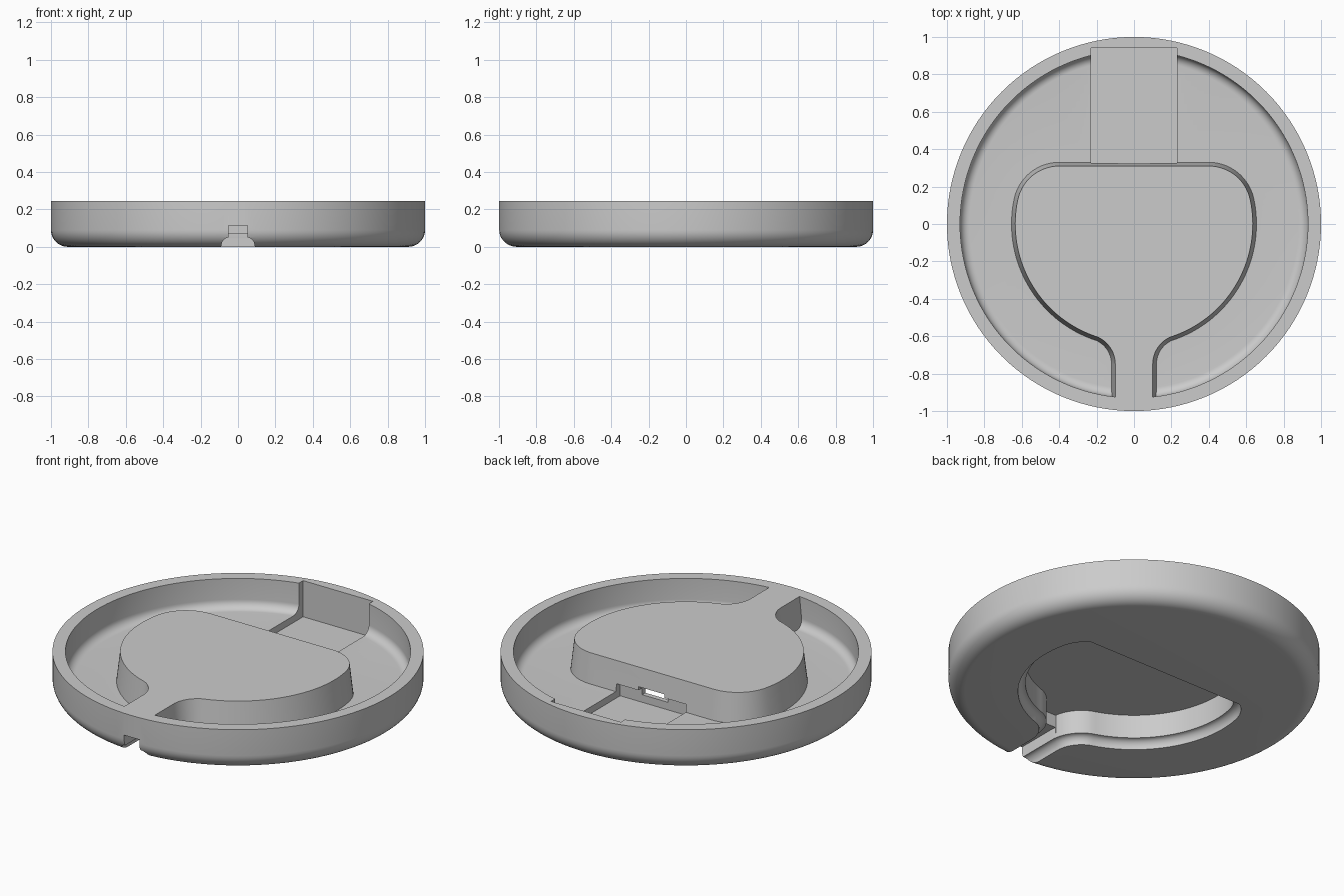
import bpy
import bmesh
from math import sin, cos, pi, atan2, radians

cube = bpy.data.objects.get("Cube")
if cube:
    bpy.data.objects.remove(cube, do_unlink=True)

HEIGHT = 0.245
FLOOR = 0.07
SEGMENTS = 128

grey = bpy.data.materials.new("light grey")
grey.use_nodes = True
grey.diffuse_color = (0.6, 0.6, 0.6, 1)
grey.node_tree.nodes["Principled BSDF"].inputs["Base Color"].default_value = (0.6, 0.6, 0.6, 1)


def finish(name, bm):
    bmesh.ops.remove_doubles(bm, verts=bm.verts, dist=1e-5)
    bmesh.ops.recalc_face_normals(bm, faces=bm.faces)
    mesh = bpy.data.meshes.new(name)
    bm.to_mesh(mesh)
    bm.free()
    mesh.materials.append(grey)
    obj = bpy.data.objects.new(name, mesh)
    bpy.context.scene.collection.objects.link(obj)
    return obj


def arc(cx, cy, r, a0, a1, steps):
    return [(cx + r * cos(a0 + (a1 - a0) * i / steps),
             cy + r * sin(a0 + (a1 - a0) * i / steps)) for i in range(steps + 1)]


def outline(inset, y_end, y_max=1.0):
    """Flat-backed round outline with a flared neck, inset evenly."""
    corner = atan2(0.084, 0.4)
    neck = atan2(-0.75, 0.26)
    half = arc(0.4, 0.084, 0.246 - inset, pi / 2, corner, 14)
    half += arc(0, 0, 0.655 - inset, corner, neck, 36)[1:]
    half += arc(0.26, -0.75, 0.14 + inset, neck + pi, pi, 12)[1:]
    half = [(x, min(y, y_max)) for x, y in half if y > y_end + 0.005]
    half.append((half[-1][0], y_end))
    return half + [(-x, y) for x, y in reversed(half)]


def loft(name, layers):
    """Join outlines stacked at rising heights and cap both ends."""
    bm = bmesh.new()
    rings = [[bm.verts.new((x, y, z)) for x, y in points] for z, points in layers]
    for low, high in zip(rings, rings[1:]):
        for i in range(len(low)):
            j = (i + 1) % len(low)
            bm.faces.new((low[i], low[j], high[j], high[i]))
    bm.faces.new(rings[0])
    bm.faces.new(rings[-1])
    return finish(name, bm)


def box(name, x, y0, y1, z0, z1):
    rect = [(-x, y0), (x, y0), (x, y1), (-x, y1)]
    return loft(name, [(z0, rect), (z1, rect)])


def combine(target, tool, operation):
    mod = target.modifiers.new(operation.lower(), 'BOOLEAN')
    mod.operation = operation
    mod.solver = 'EXACT'
    mod.object = tool
    bpy.context.view_layer.update()
    graph = bpy.context.evaluated_depsgraph_get()
    result = bpy.data.meshes.new_from_object(target.evaluated_get(graph))
    target.modifiers.clear()
    target.data = result
    bpy.data.objects.remove(tool, do_unlink=True)


# Round tray: rounded bottom edge, flat rim and filleted basin
profile = [(0, 0)] + arc(0.91, 0.09, 0.09, -pi / 2, 0, 10)
profile += [(1, HEIGHT), (0.93, HEIGHT)]
profile += arc(0.88, FLOOR + 0.05, 0.05, 0, -pi / 2, 8) + [(0, FLOOR)]
bm = bmesh.new()
verts = [bm.verts.new((r, 0, z)) for r, z in profile]
edges = [bm.edges.new(pair) for pair in zip(verts, verts[1:])]
bmesh.ops.spin(bm, geom=verts + edges, cent=(0, 0, 0), axis=(0, 0, 1),
               angle=2 * pi, steps=SEGMENTS, use_merge=True)
tray = finish("charger_tray", bm)

# Raised island with slightly drafted walls, joined to the front rim
island = loft("island", [(FLOOR - 0.02, outline(0, -0.96)),
                         (FLOOR, outline(0, -0.96)),
                         (HEIGHT, outline(0.02, -0.96))])
combine(tray, island, 'UNION')

# Hollow under the island, with a rounded lip and a cable slot at the front
BACK = 0.26
lip = [(-0.02, outline(0.03, -1.1, BACK))]
for i in range(7):
    a = pi / 2 * i / 6
    lip.append((0.05 * sin(a), outline(0.03 + 0.04 * (1 - cos(a)) if i == 0
                                       else 0.07 - 0.04 * cos(a), -1.1, BACK)))
lip.append((0.115, outline(0.07, -1.1, BACK)))
combine(tray, loft("slot_cutter", lip), 'DIFFERENCE')
hollow = outline(0.07, -0.72, BACK)
combine(tray, loft("hollow_cutter", [(0.08, hollow), (0.19, hollow)]), 'DIFFERENCE')

# Rear recess into the rim, the notch under the island wall, and the cable hole
combine(tray, box("recess_cutter", 0.23, 0.33, 0.94, 0.03, 0.4), 'DIFFERENCE')
combine(tray, box("notch_cutter", 0.23, 0.29, 0.4, 0.03, 0.115), 'DIFFERENCE')
combine(tray, box("hole_cutter", 0.085, 0.2, 0.4, 0.075, 0.135), 'DIFFERENCE')

# Smooth shading with crisp edges
bpy.ops.object.select_all(action='DESELECT')
tray.select_set(True)
bpy.context.view_layer.objects.active = tray
bpy.ops.object.shade_smooth_by_angle(angle=radians(30))
